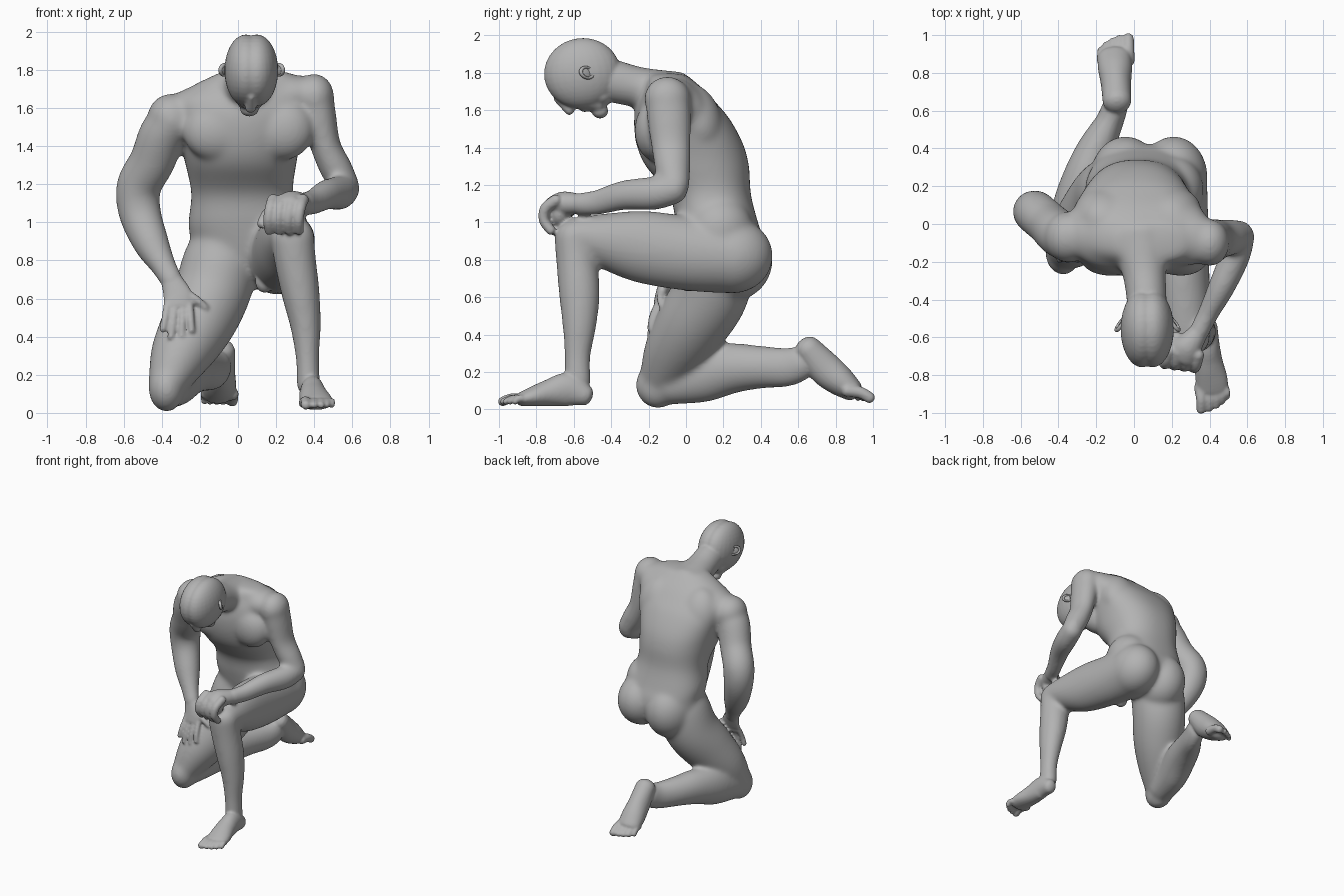
import bpy, bmesh, math
from mathutils import Vector, Matrix, Euler

X, Y, Z = Vector((1, 0, 0)), Vector((0, 1, 0)), Vector((0, 0, 1))
skin = bpy.data.materials.new("stone_grey")
skin.diffuse_color = (0.45, 0.45, 0.45, 1)
bm = bmesh.new()


def resample(pts, n=5):
    """Smooth curve through stations (x, y, z, width, depth)."""
    out = []
    for i in range(len(pts) - 1):
        a, b = pts[max(i - 1, 0)], pts[i]
        c, d = pts[i + 1], pts[min(i + 2, len(pts) - 1)]
        for k in range(n):
            t = k / n
            out.append([0.5 * (2 * q + (r - p) * t + (2 * p - 5 * q + 4 * r - s) * t * t
                               + (3 * q - p - 3 * r + s) * t ** 3)
                        for p, q, r, s in zip(a, b, c, d)])
    return out + [list(pts[-1])]


def limb(pts, ref, level=False, power=2.0, seg=28):
    """Closed tube with rounded ends; level keeps its sections horizontal."""
    st = resample(pts)
    pos = [Vector(s[:3]) for s in st]
    rings = []
    for i, s in enumerate(st):
        t = (pos[min(i + 1, len(st) - 1)] - pos[max(i - 1, 0)]).normalized()
        if level:
            t = Z
        u = X if level else ref.cross(t).normalized()
        v = t.cross(u)
        caps = [(0, 1)]
        if i in (0, len(st) - 1):
            sign = -1 if i == 0 else 1
            reach = 0.25 if level else 0.8
            caps = [(sign * math.sin(math.radians(a)) * reach, math.cos(math.radians(a)))
                    for a in (0, 30, 55, 78)]
            if i == 0:
                caps.reverse()
        for off, k in caps:
            c = pos[i] + t * off * min(s[3], s[4])
            ring = []
            for j in range(seg):
                a = 2 * math.pi * j / seg
                ca, sa = math.cos(a), math.sin(a)
                e = 2 / power
                ring.append(bm.verts.new(c + u * math.copysign(abs(ca) ** e, ca) * s[3] * k
                                         + v * math.copysign(abs(sa) ** e, sa) * s[4] * k))
            rings.append(ring)
    for r0, r1 in zip(rings, rings[1:]):
        for j in range(seg):
            k = (j + 1) % seg
            bm.faces.new((r0[j], r0[k], r1[k], r1[j]))
    bm.faces.new(rings[0][::-1])
    bm.faces.new(rings[-1])


def blob(c, r, rot=(0, 0, 0), target=None):
    m = Matrix.LocRotScale(Vector(c), Euler([math.radians(a) for a in rot]), Vector(r))
    bmesh.ops.create_uvsphere(target or bm, u_segments=28, v_segments=18, radius=1, matrix=m)


def digit(points, r):
    limb([(*p, r * (1 - 0.06 * i), r * (1 - 0.06 * i)) for i, p in enumerate(points)],
         Vector((0.3, 0.5, 0.8)) if abs(points[0][1] - points[-1][1]) > 0.05 else Y, seg=14)


def fuse(name, voxel, rounds):
    """Join everything built so far into one smoothed skin."""
    mesh = bpy.data.meshes.new(name)
    bm.to_mesh(mesh)
    bm.free()
    ob = bpy.data.objects.new(name, mesh)
    bpy.context.collection.objects.link(ob)
    bpy.context.view_layer.objects.active = ob
    ob.select_set(True)
    m = ob.modifiers.new("fuse", 'REMESH')
    m.mode, m.voxel_size = 'VOXEL', voxel
    s = ob.modifiers.new("soften", 'SMOOTH')
    s.factor, s.iterations = 0.5, rounds
    for mod in ("fuse", "soften"):
        bpy.ops.object.modifier_apply(modifier=mod)
    return ob


# torso: level sections given as height, x range, y range
sections = [(0.74, -0.16, 0.30, 0.03, 0.38), (0.82, -0.24, 0.37, -0.01, 0.42),
            (0.91, -0.25, 0.36, -0.035, 0.415),
            (1.0, -0.26, 0.34, -0.055, 0.385), (1.15, -0.245, 0.29, -0.09, 0.347),
            (1.3, -0.275, 0.305, -0.215, 0.337), (1.42, -0.305, 0.33, -0.265, 0.305),
            (1.55, -0.34, 0.37, -0.278, 0.235), (1.64, -0.34, 0.41, -0.258, 0.16),
            (1.71, -0.25, 0.40, -0.225, 0.095), (1.77, -0.13, 0.30, -0.21, 0.025)]
limb([((a + b) / 2, (c + d) / 2, z, (b - a) / 2, (d - c) / 2) for z, a, b, c, d in sections],
     Y, level=True, power=2.3, seg=48)

# chest, shoulder blades, shoulder slopes, shoulder caps, flanks, buttocks, hip
for c, r, rot in [((-0.10, -0.16, 1.48), (0.19, 0.115, 0.165), (0, 0, 6)),
                  ((0.235, -0.16, 1.49), (0.165, 0.115, 0.165), (0, 0, -6)),
                  ((-0.16, 0.06, 1.54), (0.16, 0.13, 0.20), (20, 0, 0)),
                  ((0.20, 0.06, 1.55), (0.16, 0.13, 0.20), (20, 0, 0)),
                  ((-0.20, -0.06, 1.62), (0.20, 0.14, 0.10), (0, -15, 0)),
                  ((0.27, -0.08, 1.67), (0.20, 0.14, 0.105), (0, 0, 0)),
                  ((-0.35, -0.07, 1.55), (0.125, 0.135, 0.125), (0, 0, 0)),
                  ((0.40, -0.10, 1.66), (0.105, 0.125, 0.12), (0, 0, 0)),
                  ((-0.08, 0.19, 0.94), (0.17, 0.18, 0.18), (0, 0, 0)),
                  ((0.21, 0.18, 0.96), (0.16, 0.18, 0.18), (0, 0, 0)),
                  ((-0.045, 0.25, 0.80), (0.185, 0.215, 0.22), (0, 0, 0)),
                  ((0.21, 0.25, 0.82), (0.18, 0.215, 0.20), (0, 0, 0))]:
    blob(c, r, rot)

# neck
limb([(0.04, -0.06, 1.67, 0.17, 0.14), (0.045, -0.17, 1.70, 0.14, 0.12),
      (0.055, -0.27, 1.725, 0.115, 0.11), (0.065, -0.37, 1.75, 0.108, 0.115),
      (0.07, -0.47, 1.78, 0.105, 0.115)], Z)

# raised leg: thigh, shin
limb([(0.20, 0.22, 0.82, 0.19, 0.20), (0.23, 0.0, 0.835, 0.165, 0.20),
      (0.25, -0.25, 0.872, 0.15, 0.192), (0.27, -0.45, 0.905, 0.135, 0.145),
      (0.285, -0.60, 0.93, 0.115, 0.10)], Z)
limb([(0.285, -0.60, 0.93, 0.115, 0.105), (0.30, -0.585, 0.80, 0.11, 0.11),
      (0.33, -0.57, 0.62, 0.10, 0.11), (0.355, -0.57, 0.45, 0.08, 0.092),
      (0.365, -0.58, 0.28, 0.062, 0.07), (0.37, -0.58, 0.14, 0.063, 0.074)], Y)

# kneeling leg: thigh, knee, shin
limb([(-0.06, 0.16, 0.92, 0.17, 0.17), (-0.09, 0.165, 0.79, 0.20, 0.20),
      (-0.14, 0.13, 0.62, 0.20, 0.205),
      (-0.215, 0.035, 0.46, 0.19, 0.195), (-0.305, -0.065, 0.30, 0.158, 0.165),
      (-0.37, -0.14, 0.155, 0.105, 0.115)], Y)
blob((-0.375, -0.15, 0.13), (0.095, 0.12, 0.125))
limb([(-0.36, -0.10, 0.13, 0.10, 0.11), (-0.32, 0.08, 0.185, 0.115, 0.15),
      (-0.26, 0.25, 0.22, 0.115, 0.135), (-0.20, 0.40, 0.225, 0.10, 0.115),
      (-0.13, 0.54, 0.225, 0.075, 0.105), (-0.10, 0.62, 0.25, 0.07, 0.095)], Z)

# arm resting across the raised knee: upper arm, forearm
limb([(0.40, -0.10, 1.67, 0.10, 0.12), (0.425, -0.09, 1.55, 0.092, 0.117),
      (0.46, -0.08, 1.40, 0.08, 0.105), (0.515, -0.07, 1.28, 0.085, 0.095),
      (0.565, -0.06, 1.19, 0.075, 0.08)], Y)
limb([(0.565, -0.055, 1.18, 0.077, 0.08), (0.535, -0.17, 1.155, 0.08, 0.09),
      (0.465, -0.33, 1.145, 0.072, 0.08), (0.39, -0.48, 1.105, 0.056, 0.068),
      (0.34, -0.58, 1.10, 0.055, 0.06)], Z)

# arm bent outward over the lowered thigh
limb([(-0.33, -0.08, 1.55, 0.12, 0.13), (-0.395, -0.05, 1.46, 0.125, 0.125),
      (-0.45, 0.0, 1.32, 0.12, 0.115), (-0.52, 0.06, 1.19, 0.118, 0.115),
      (-0.515, 0.06, 1.05, 0.112, 0.105), (-0.455, 0.0, 0.89, 0.095, 0.092),
      (-0.39, -0.06, 0.77, 0.068, 0.064), (-0.345, -0.10, 0.69, 0.06, 0.05)], Y)

# soften the large masses, then keep building the finer parts on top
base = fuse("base", 0.012, 24)
bm = bmesh.new()
bm.from_mesh(base.data)
bpy.data.objects.remove(base)

# head: skull halves, jaw, brow, nose, lips, chin
for x in (0.042, 0.098):
    blob((x, -0.555, 1.797), (0.113, 0.205, 0.188), (8, 0, 0))
limb([(0.07, -0.62, 1.74, 0.12, 0.09), (0.067, -0.54, 1.685, 0.105, 0.09),
      (0.063, -0.47, 1.635, 0.07, 0.055)], Z)
blob((0.065, -0.45, 1.68), (0.095, 0.06, 0.06))
blob((0.07, -0.665, 1.70), (0.095, 0.06, 0.045), (-30, 0, 0))
limb([(0.07, -0.69, 1.665, 0.018, 0.022), (0.066, -0.62, 1.598, 0.03, 0.028)], Z, seg=16)
blob((0.063, -0.545, 1.612), (0.045, 0.028, 0.022), (-20, 0, 0))
blob((0.06, -0.46, 1.595), (0.05, 0.045, 0.04))

# groin
blob((0.14, 0.01, 0.69), (0.05, 0.05, 0.06))

# planted foot and toes
limb([(0.39, -0.54, 0.075, 0.052, 0.058), (0.39, -0.63, 0.105, 0.062, 0.09),
      (0.395, -0.73, 0.088, 0.075, 0.073), (0.41, -0.82, 0.068, 0.085, 0.053),
      (0.415, -0.88, 0.054, 0.085, 0.038)], Z)
for x, tip, r in [(0.355, -0.985, 0.029), (0.40, -0.98, 0.021), (0.435, -0.965, 0.021),
                  (0.465, -0.943, 0.02), (0.492, -0.915, 0.02)]:
    digit([(x - 0.01, -0.86, 0.052), (x, (tip - 0.87) / 2, 0.06), (x, tip, 0.04)], r)

# trailing foot with the sole turned up, and toes
limb([(-0.09, 0.65, 0.325, 0.076, 0.073), (-0.095, 0.74, 0.222, 0.08, 0.09),
      (-0.10, 0.82, 0.155, 0.09, 0.082), (-0.105, 0.885, 0.105, 0.09, 0.062)], Z)
for x, tip, r in [(-0.03, 0.985, 0.034), (-0.077, 0.984, 0.024), (-0.112, 0.97, 0.024),
                  (-0.146, 0.95, 0.023), (-0.176, 0.922, 0.022)]:
    digit([(x, 0.86, 0.10), (x, (tip + 0.88) / 2, 0.09), (x, tip, 0.06)], r)

# hand draped over the raised knee
limb([(0.345, -0.57, 1.10, 0.05, 0.052), (0.285, -0.65, 1.10, 0.075, 0.065),
      (0.25, -0.69, 1.09, 0.09, 0.055)], Z)
blob((0.24, -0.675, 1.05), (0.095, 0.065, 0.08))
for i in range(4):
    x, y = 0.17 + 0.052 * i, -0.70 - 0.007 * i
    digit([(x + 0.015, y + 0.03, 1.12), (x, y - 0.03, 1.075), (x - 0.01, y - 0.038, 1.01),
           (x - 0.005, y + 0.0, 0.955)], 0.032)
digit([(0.23, -0.60, 1.08), (0.16, -0.63, 1.05), (0.125, -0.67, 0.99)], 0.032)

# hand spread on the lowered thigh
limb([(-0.35, -0.095, 0.70, 0.055, 0.044), (-0.315, -0.13, 0.61, 0.078, 0.034),
      (-0.31, -0.145, 0.56, 0.078, 0.029)], Y)
for a, b, low in [(-0.37, -0.395, 0.435), (-0.33, -0.352, 0.395),
                  (-0.29, -0.295, 0.40), (-0.255, -0.243, 0.43)]:
    digit([(a, -0.145, 0.57), ((a + b) / 2, -0.178, (0.56 + low) / 2), (b, -0.19, low)], 0.021)
digit([(-0.29, -0.12, 0.64), (-0.22, -0.135, 0.595), (-0.17, -0.125, 0.55)], 0.023)

body = fuse("body", 0.009, 5)
body.data.materials.clear()
body.data.materials.append(skin)
bpy.ops.object.shade_smooth()

# ears: flat shell with a raised rim
for side, name in ((-1, "right_ear"), (1, "left_ear")):
    c = Vector((0.072 + side * 0.142, -0.53, 1.80))
    bpy.ops.mesh.primitive_torus_add(major_segments=28, minor_segments=10, major_radius=0.034,
                                     minor_radius=0.009, location=c,
                                     rotation=(math.radians(-35), math.radians(side * 75), 0))
    ear = bpy.context.object
    ear.name = name
    ear.scale = (0.85, 1.15, 1.2)
    eb = bmesh.new()
    eb.from_mesh(ear.data)
    blob((0, 0, -0.004), (0.034, 0.034, 0.008), target=eb)
    eb.to_mesh(ear.data)
    eb.free()
    ear.data.materials.append(skin)
    bpy.ops.object.shade_smooth()
